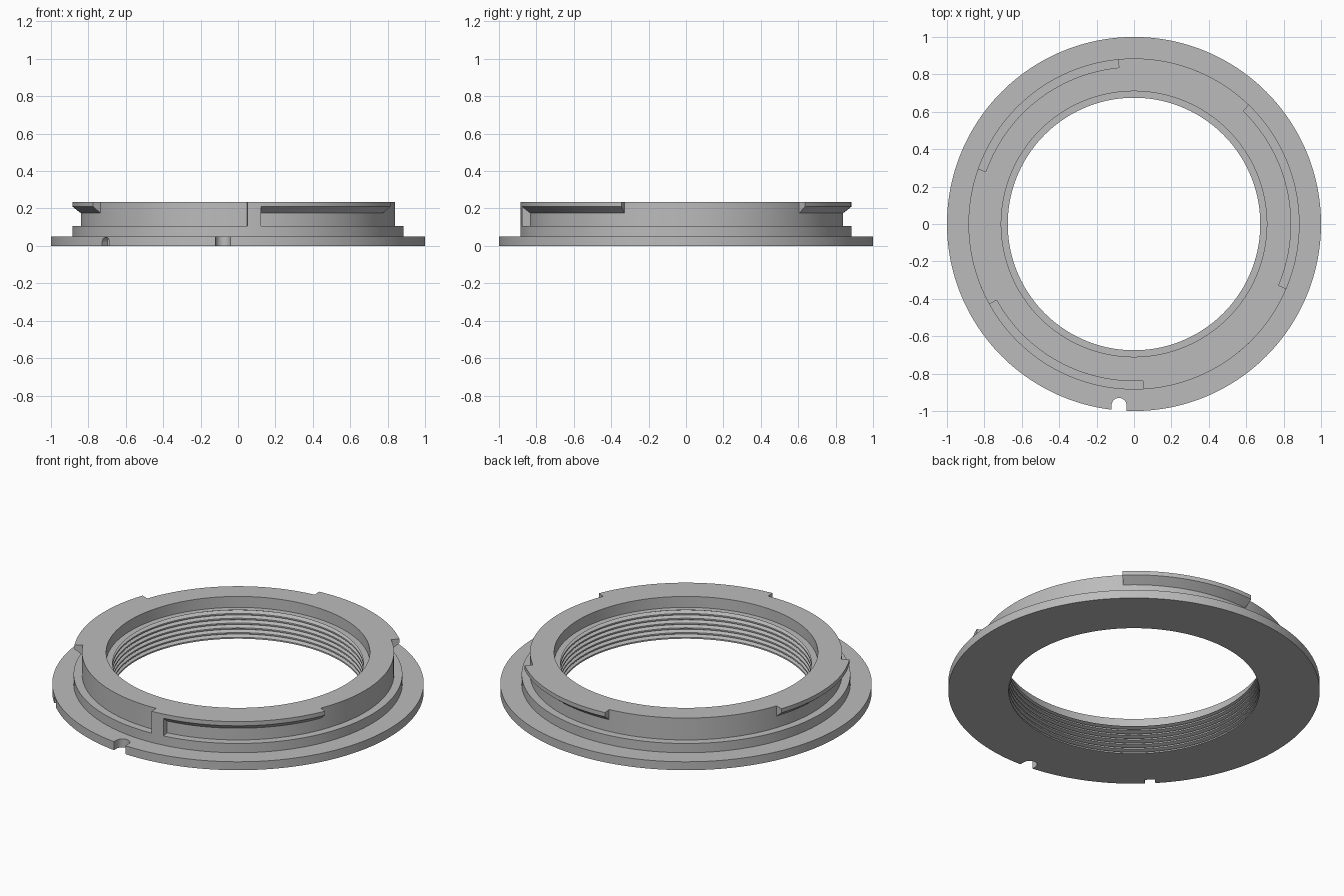
import bpy, bmesh
from math import radians, sin, cos, pi

cube = bpy.data.objects.get("Cube")
if cube:
    bpy.data.objects.remove(cube, do_unlink=True)

grey = bpy.data.materials.new("satin grey metal")
grey.use_nodes = True
colour = (0.5, 0.5, 0.5, 1)
grey.diffuse_color = colour
grey.node_tree.nodes["Principled BSDF"].inputs["Base Color"].default_value = colour

FLANGE_R, STEP_R, BODY_R = 1.0, 0.885, 0.84
BORE_R, GROOVE_R, MOUTH_R = 0.675, 0.698, 0.71
FLANGE_Z, STEP_Z, SEAT_Z, TOP_Z = 0.05, 0.105, 0.17, 0.235


def finish(name, bm):
    bmesh.ops.recalc_face_normals(bm, faces=bm.faces)
    mesh = bpy.data.meshes.new(name)
    bm.to_mesh(mesh)
    bm.free()
    mesh.materials.append(grey)
    obj = bpy.data.objects.new(name, mesh)
    bpy.context.collection.objects.link(obj)
    return obj


def sweep(name, profile, start=0, end=360, steps=192):
    """Turn a closed (radius, z) profile about the z axis."""
    bm = bmesh.new()
    full = end - start == 360
    rings = []
    for i in range(steps if full else steps + 1):
        a = radians(start + (end - start) * i / steps)
        rings.append([bm.verts.new((r * cos(a), r * sin(a), z)) for r, z in profile])
    n = len(profile)
    for i in range(steps):
        p, q = rings[i], rings[(i + 1) % len(rings)]
        for j in range(n):
            k = (j + 1) % n
            bm.faces.new((p[j], q[j], q[k], p[k]))
    if not full:
        bm.faces.new(rings[0])
        bm.faces.new(rings[-1])
    return finish(name, bm)


def arch_cutter(name, radius, leg, depth):
    """Prism with a round-topped arch outline in local xy."""
    bm = bmesh.new()
    outline = [(radius * cos(pi * i / 16), radius * sin(pi * i / 16)) for i in range(17)]
    outline += [(-radius, -leg), (radius, -leg)]
    face = bm.faces.new([bm.verts.new((x, y, 0)) for x, y in outline])
    ext = bmesh.ops.extrude_face_region(bm, geom=[face])
    verts = [v for v in ext["geom"] if isinstance(v, bmesh.types.BMVert)]
    bmesh.ops.translate(bm, verts=verts, vec=(0, 0, depth))
    obj = finish(name, bm)
    obj.hide_render = True
    return obj


def activate(obj):
    bpy.ops.object.select_all(action='DESELECT')
    obj.select_set(True)
    bpy.context.view_layer.objects.active = obj


# Ring: stepped outside, recessed mouth, threaded bore
outside = [(FLANGE_R, 0), (FLANGE_R, FLANGE_Z), (STEP_R, FLANGE_Z), (STEP_R, STEP_Z),
           (BODY_R, STEP_Z), (BODY_R, TOP_Z), (MOUTH_R, TOP_Z), (MOUTH_R, SEAT_Z)]
thread = []
turns = 6
pitch = SEAT_Z / turns
for i in range(turns):
    z = i * pitch
    thread += [(BORE_R, z), (BORE_R, z + pitch * 0.3),
               (GROOVE_R, z + pitch * 0.6), (GROOVE_R, z + pitch * 0.75)]
thread.append((BORE_R, SEAT_Z))
ring = sweep("threaded_ring", outside + thread[::-1])

# Alignment slot through the flange, and a shallow arch in its rim
slot = arch_cutter("slot_cutter", 0.04, 0.1, 0.15)
slot.location = (-0.08, -0.97, -0.05)
rim = arch_cutter("rim_notch_cutter", 0.028, 0.1, 0.1)
rim.rotation_euler = (pi / 2, 0, -pi / 4)
rim.location = (-0.96 * cos(pi / 4), -0.96 * sin(pi / 4), 0.018)
for cutter in (slot, rim):
    mod = ring.modifiers.new(cutter.name, 'BOOLEAN')
    mod.operation = 'DIFFERENCE'
    mod.solver = 'EXACT'
    mod.object = cutter
    activate(ring)
    bpy.ops.object.modifier_apply(modifier=mod.name)
    bpy.data.objects.remove(cutter, do_unlink=True)

# Three bayonet lugs with sloped undersides
inner = BODY_R - 0.002
lug_profile = [(inner, 0.173), (STEP_R, 0.21), (STEP_R, TOP_Z), (inner, TOP_Z)]
parts = [ring]
for name, a, b in (("front_lug", 278, 337), ("back_lug", 46, 95.5), ("right_lug", 160.5, 209)):
    parts.append(sweep(name, lug_profile, a, b, 32))

# Stop block at the end of the front lug
stop_profile = [(inner, STEP_Z), (STEP_R, STEP_Z), (STEP_R, TOP_Z), (inner, TOP_Z)]
parts.append(sweep("lug_stop", stop_profile, 273.3, 278, 4))

for part in parts:
    activate(part)
    bpy.ops.object.shade_smooth_by_angle(angle=radians(25))
